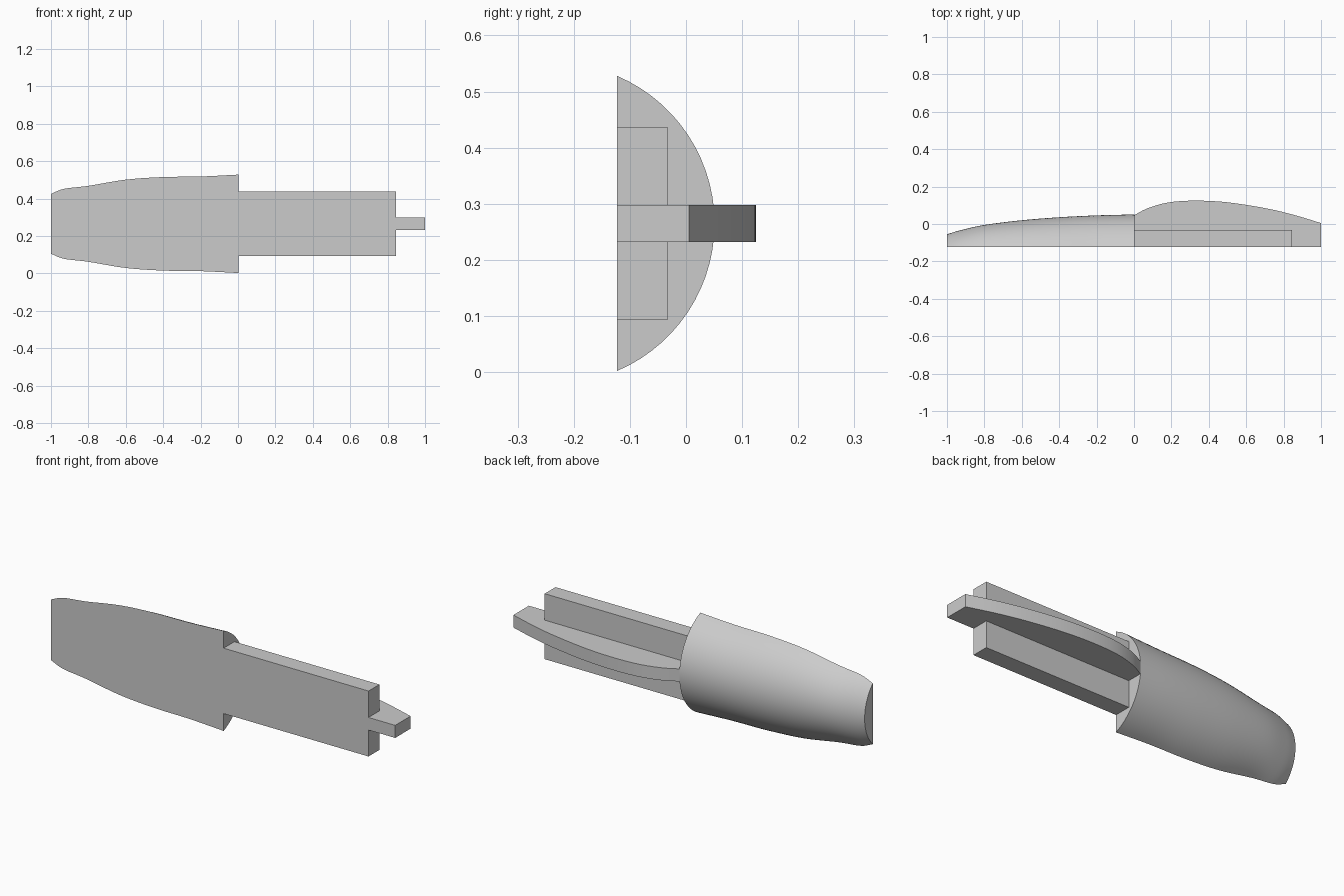
import bpy, bmesh, math
from mathutils import Vector

cube = bpy.data.objects.get("Cube")
if cube:
    bpy.data.objects.remove(cube)

FRONT = -0.123     # flat face of the split handle
MID = 0.265        # height of the centre line

grey = bpy.data.materials.new("light_grey")
grey.use_nodes = True
grey.diffuse_color = (0.6, 0.6, 0.6, 1)
grey.node_tree.nodes["Principled BSDF"].inputs["Base Color"].default_value = (0.6, 0.6, 0.6, 1)


def spline(points, steps=5):
    """Smooth curve through the given points."""
    p = [Vector(q) for q in points]
    p = [2 * p[0] - p[1]] + p + [2 * p[-1] - p[-2]]
    out = []
    for a, b, c, d in zip(p, p[1:], p[2:], p[3:]):
        for i in range(steps):
            t = i / steps
            out.append(0.5 * (2 * b + (c - a) * t + (2 * a - 5 * b + 4 * c - d) * t * t
                              + (3 * b - a - 3 * c + d) * t ** 3))
    return out + [p[-2]]


def loft(name, rings):
    """Closed solid through a row of closed rings."""
    bm = bmesh.new()
    rows = [[bm.verts.new(v) for v in ring] for ring in rings]
    for r, s in zip(rows, rows[1:]):
        for i in range(len(r)):
            j = (i + 1) % len(r)
            bm.faces.new((r[i], r[j], s[j], s[i]))
    bm.faces.new(rows[0])
    bm.faces.new(rows[-1])
    bmesh.ops.recalc_face_normals(bm, faces=bm.faces)
    mesh = bpy.data.meshes.new(name)
    bm.to_mesh(mesh)
    bm.free()
    mesh.materials.append(grey)
    obj = bpy.data.objects.new(name, mesh)
    bpy.context.collection.objects.link(obj)
    return obj


def arc_ring(x, half, back, n=28):
    """Circular segment standing on the flat front."""
    h = back - FRONT
    radius = (half * half + h * h) / (2 * h)
    span = math.asin(half / radius)
    ring = []
    for i in range(n + 1):
        a = span * (2 * i / n - 1)
        y = FRONT if i in (0, n) else back - radius + radius * math.cos(a)
        ring.append((x, y, MID + radius * math.sin(a)))
    return ring


def slab(name, outline, half):
    """Outline in x and y, extruded evenly about the centre line."""
    return loft(name, [[(x, y, MID + s * half) for x, y in outline] for s in (-1, 1)])


# Handle half: position, half width, back of the arc
stations = [(-1, 0.16, -0.055), (-0.93, 0.187, -0.034), (-0.8, 0.203, -0.005),
            (-0.6, 0.236, 0.02), (-0.4, 0.25, 0.036), (-0.2, 0.253, 0.046), (0.003, 0.263, 0.051)]
handle = loft("split_handle", [arc_ring(*s) for s in spline(stations)])

# Wide flat tang
tang = slab("flat_tang", [(-0.05, FRONT), (0.845, FRONT), (0.845, -0.033), (-0.05, -0.033)], 0.172)

# Narrow curved rib, rooted inside the handle
curve = spline([(0, 0.047), (0.08, 0.087), (0.19, 0.116), (0.33, 0.125), (0.5, 0.116),
                (0.7, 0.085), (0.85, 0.05), (1, 0.005)])
rib = slab("curved_rib", [(-0.02, FRONT), (1, FRONT)] + [tuple(v) for v in reversed(curve)]
           + [(-0.02, 0.03)], 0.033)

# Join the parts into one solid
for part in (tang, rib):
    mod = handle.modifiers.new("join", 'BOOLEAN')
    mod.operation = 'UNION'
    mod.solver = 'EXACT'
    mod.object = part
bpy.context.view_layer.update()
joined = bpy.data.meshes.new_from_object(handle.evaluated_get(bpy.context.evaluated_depsgraph_get()))
handle.modifiers.clear()
handle.data = joined
for part in (tang, rib):
    bpy.data.objects.remove(part)

# Merge the flat front into one face
bm = bmesh.new()
bm.from_mesh(joined)
bm.normal_update()
flat = [f for f in bm.faces if f.normal.y < -0.999 and abs(f.calc_center_median().y - FRONT) < 0.001]
bmesh.ops.dissolve_faces(bm, faces=flat)
bm.to_mesh(joined)
bm.free()
handle.name = "handle_with_tang"

bpy.ops.object.select_all(action='DESELECT')
handle.select_set(True)
bpy.context.view_layer.objects.active = handle
bpy.ops.object.shade_smooth_by_angle(angle=math.radians(30))
